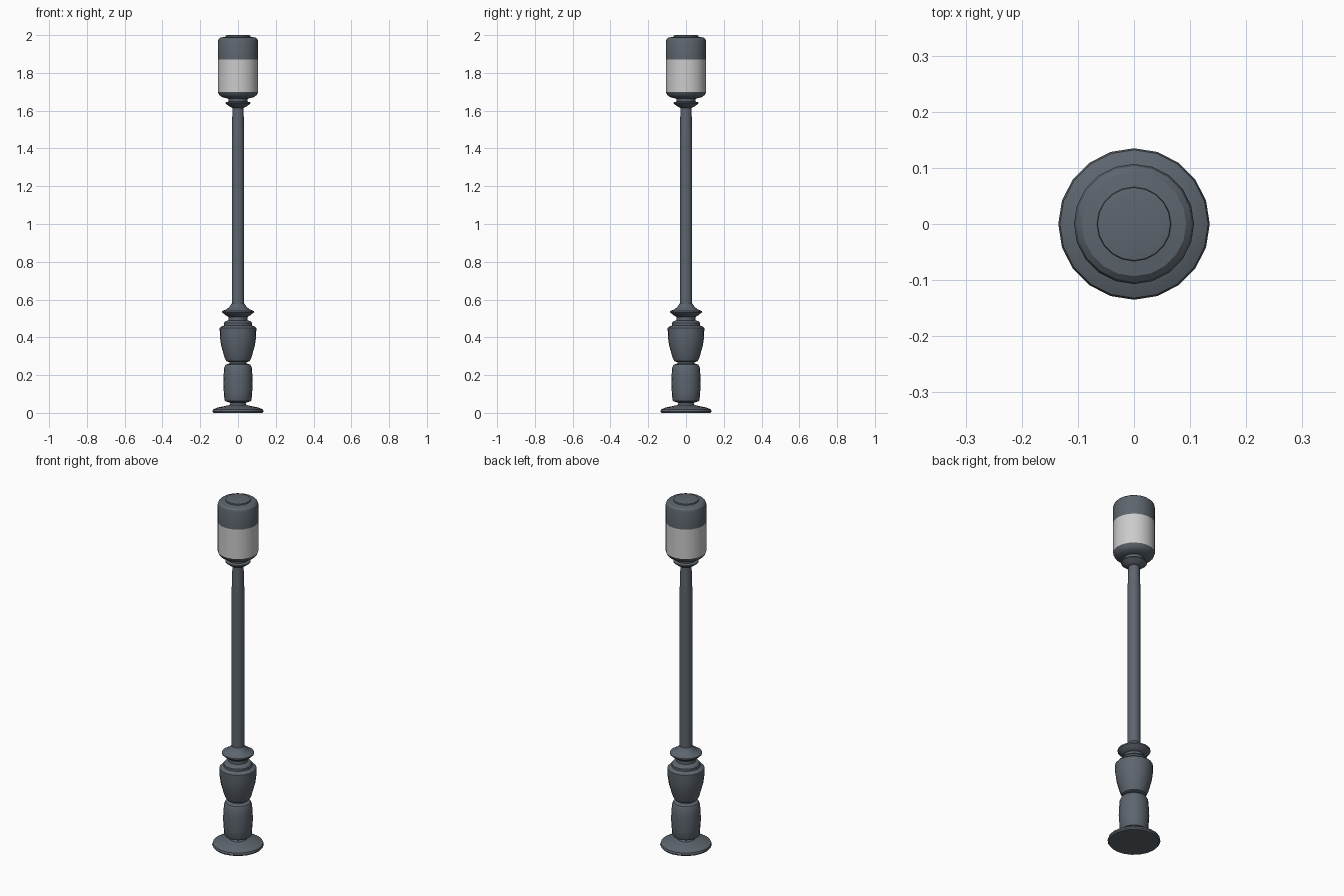
import bpy, bmesh, math

metal = bpy.data.materials.new("dark_metal")
metal.diffuse_color = (0.11, 0.13, 0.155, 1)
frosted = bpy.data.materials.new("frosted")
frosted.diffuse_color = (0.55, 0.55, 0.55, 1)


def lathe(name, profile, mat, sides=20, caps=True):
    """Revolve (radius, z) points around the z axis."""
    bm = bmesh.new()
    rings = []
    for r, z in profile:
        rings.append([bm.verts.new((r * math.cos(2 * math.pi * i / sides),
                                    r * math.sin(2 * math.pi * i / sides), z))
                      for i in range(sides)])
    for a, b in zip(rings, rings[1:]):
        for i in range(sides):
            j = (i + 1) % sides
            bm.faces.new((a[i], a[j], b[j], b[i]))
    if caps:
        bm.faces.new(rings[0][::-1])
        bm.faces.new(rings[-1])
    me = bpy.data.meshes.new(name)
    bm.to_mesh(me)
    bm.free()
    me.materials.append(mat)
    ob = bpy.data.objects.new(name, me)
    bpy.context.collection.objects.link(ob)
    bpy.ops.object.select_all(action='DESELECT')
    ob.select_set(True)
    bpy.context.view_layer.objects.active = ob
    bpy.ops.object.shade_smooth_by_angle(angle=math.radians(30))
    return ob


# Flared foot
lathe("foot", [(0.13, 0), (0.135, 0.007), (0.132, 0.018), (0.11, 0.028),
               (0.07, 0.036), (0.045, 0.042), (0.04, 0.052), (0.048, 0.06)], metal)
# Barrel-shaped lower pedestal
lathe("pedestal", [(0.048, 0.056), (0.068, 0.062), (0.072, 0.07), (0.075, 0.11),
                   (0.078, 0.155), (0.076, 0.2), (0.073, 0.24), (0.066, 0.255),
                   (0.046, 0.262), (0.044, 0.275)], metal)
# Urn and stepped neck
lathe("urn", [(0.044, 0.268), (0.062, 0.274), (0.072, 0.295), (0.09, 0.36),
              (0.096, 0.405), (0.097, 0.45), (0.09, 0.457), (0.075, 0.462),
              (0.075, 0.475), (0.066, 0.485), (0.05, 0.49), (0.05, 0.512)], metal)
# Flared collar under the pole
lathe("lower_collar", [(0.05, 0.508), (0.066, 0.517), (0.084, 0.532),
                       (0.084, 0.539), (0.06, 0.549), (0.045, 0.562),
                       (0.034, 0.578)], metal)
# Pole
lathe("pole", [(0.033, 0.57), (0.033, 1.48), (0.029, 1.62)], metal)
# Collar under the lantern
lathe("upper_collar", [(0.03, 1.615), (0.045, 1.622), (0.066, 1.638),
                       (0.066, 1.644), (0.05, 1.648), (0.052, 1.665),
                       (0.06, 1.672)], metal)
# Lantern: cup, glass, hood
lathe("lantern_cup", [(0.058, 1.665), (0.085, 1.672), (0.1, 1.684), (0.107, 1.7)], metal)
lathe("lantern_glass", [(0.107, 1.7), (0.107, 1.87)], frosted)
lathe("lantern_hood", [(0.107, 1.87), (0.107, 1.965), (0.103, 1.978),
                       (0.093, 1.987), (0.066, 1.991), (0.065, 1.998),
                       (0.055, 2.0)], metal)
